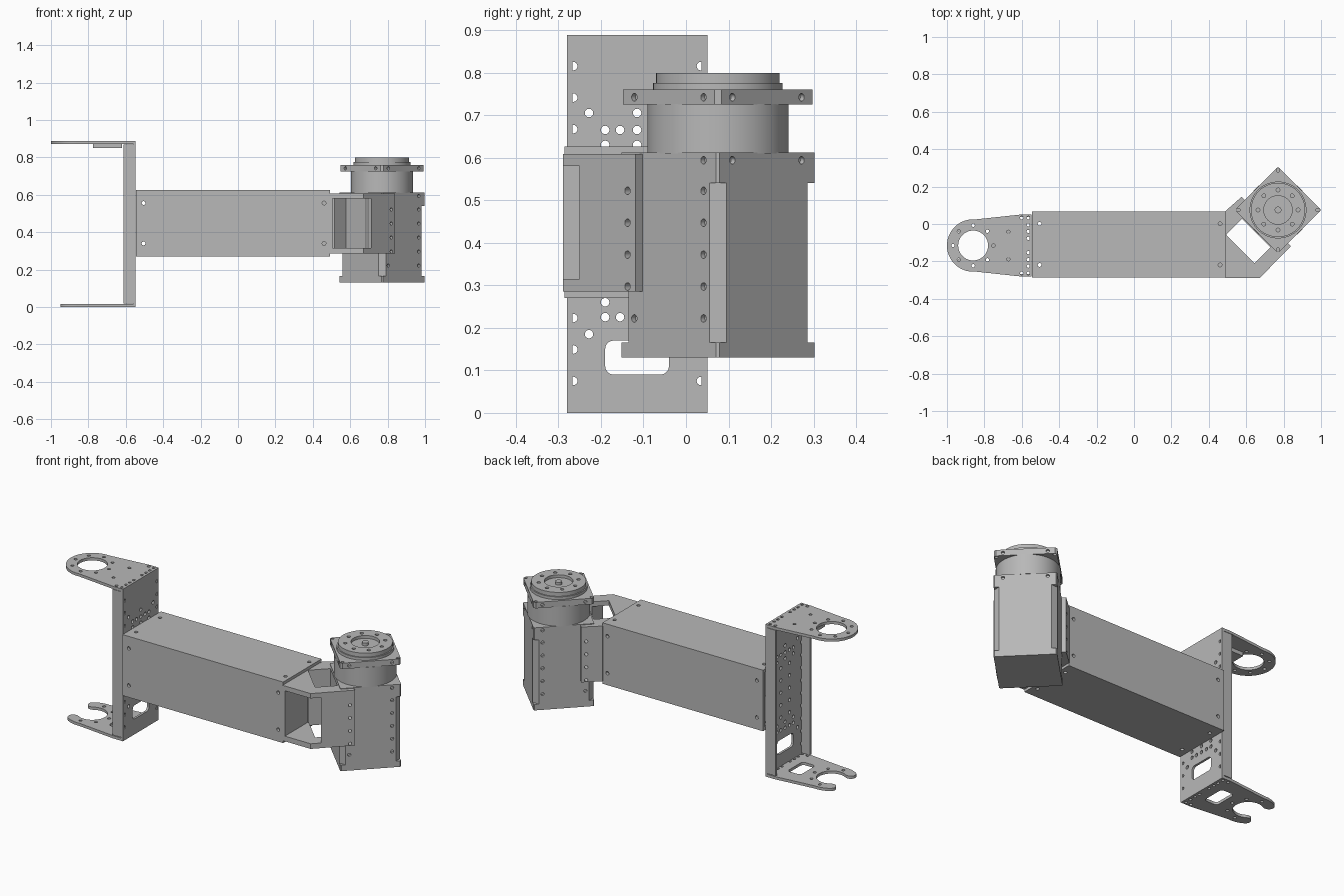
import bpy, bmesh
from math import cos, sin, radians, sqrt
from mathutils import Vector, Matrix

cube = bpy.data.objects.get("Cube")
if cube:
    bpy.data.objects.remove(cube, do_unlink=True)

metal = bpy.data.materials.new("grey metal")
metal.use_nodes = True
metal.diffuse_color = (0.48, 0.48, 0.48, 1)
metal.node_tree.nodes["Principled BSDF"].inputs["Base Color"].default_value = (0.48, 0.48, 0.48, 1)

X, Y, Z = Vector((1, 0, 0)), Vector((0, 1, 0)), Vector((0, 0, 1))
parts = []


def finish(name, bm):
    bmesh.ops.recalc_face_normals(bm, faces=bm.faces)
    mesh = bpy.data.meshes.new(name)
    bm.to_mesh(mesh)
    bm.free()
    mesh.materials.append(metal)
    ob = bpy.data.objects.new(name, mesh)
    bpy.context.collection.objects.link(ob)
    parts.append(ob)
    return ob


def prism(name, pts, lo, hi, along_x=False):
    """Extrude a flat outline along z, or along x for a (y, z) outline."""
    bm = bmesh.new()
    place = (lambda a, b: (lo, a, b)) if along_x else (lambda a, b: (a, b, lo))
    face = bm.faces.new([bm.verts.new(place(a, b)) for a, b in pts])
    new = bmesh.ops.extrude_face_region(bm, geom=[face])["geom"]
    verts = [v for v in new if isinstance(v, bmesh.types.BMVert)]
    bmesh.ops.translate(bm, verts=verts, vec=(X if along_x else Z) * (hi - lo))
    return finish(name, bm)


def box(name, x0, x1, y0, y1, z0, z1):
    return prism(name, [(x0, y0), (x1, y0), (x1, y1), (x0, y1)], z0, z1)


def cylinders(name, items, segments=16):
    """Items are (centre, axis, radius, length)."""
    bm = bmesh.new()
    for centre, axis, r, length in items:
        turn = axis.to_track_quat('Z', 'Y').to_matrix().to_4x4()
        bmesh.ops.create_cone(bm, cap_ends=True, segments=segments, radius1=r, radius2=r,
                              depth=length, matrix=Matrix.Translation(centre) @ turn)
    return finish(name, bm)


def cut(ob, cutter):
    mod = ob.modifiers.new("cut", 'BOOLEAN')
    mod.operation, mod.solver, mod.object = 'DIFFERENCE', 'EXACT', cutter
    bpy.context.view_layer.update()
    mesh = bpy.data.meshes.new_from_object(ob.evaluated_get(bpy.context.evaluated_depsgraph_get()))
    ob.modifiers.clear()
    ob.data = mesh
    parts.remove(cutter)
    bpy.data.objects.remove(cutter, do_unlink=True)


def drill(ob, items, segments=16):
    cut(ob, cylinders("drill", items, segments))


def arc(cx, cy, r, a0, a1, n=24):
    steps = [radians(a0 + (a1 - a0) * i / n) for i in range(n + 1)]
    return [(cx + r * cos(a), cy + r * sin(a)) for a in steps]


def rounded(cx, cy, w, h, r):
    pts = []
    for i, (sx, sy) in enumerate(((1, 1), (-1, 1), (-1, -1), (1, -1))):
        pts += arc(cx + sx * (w / 2 - r), cy + sy * (h / 2 - r), r, 90 * i, 90 * i + 90, 5)
    return pts


# Bracket: web with side flanges
mid, half, top = -0.115, 0.165, 0.888
back, ex = -0.547, -0.86
web = box("bracket_web", back - 0.013, back, mid - half, mid + half, 0, top)
spots = {(s * 0.15, 0.075 + 0.074 * i) for s in (1, -1) for i in range(11)}
for z in (0.185, 0.225, 0.26):
    for zz in (z, top + 0.002 - z):
        offsets = {0.185: (0.113, 0), 0.225: (0, 0.04, 0.075), 0.26: (0, 0.075)}[z]
        spots |= {(s * y, zz) for y in offsets for s in (1, -1)}
spots |= {(s * 0.04, 0.3 + 0.072 * i) for s in (1, -1) for i in range(5)}
drill(web, [(Vector((back, mid + y, z)), X, 0.01, 0.08) for y, z in sorted(spots)
            if not (y == 0 and z == 0.185)])
cut(web, prism("window", rounded(mid, 0.13, 0.15, 0.08, 0.02), -0.7, -0.5, True))
for side, y in (("front", mid - half), ("rear", mid + half - 0.013)):
    box("bracket_flange_" + side, -0.613, back, y, y + 0.013, 0.02, 0.87)

# Bracket: closed upper arm and open hooked lower arm
root = [(-0.61, mid - half), (back, mid - half), (back, mid + half), (-0.61, mid + half)]
upper = prism("upper_arm", root + arc(ex, mid, 0.14, 85, 275, 40), top - 0.016, top)
drill(upper, [(Vector((ex, mid, top)), Z, 0.08, 0.1)], 48)
mouth = 122
tip = lambda s: (ex + 0.11 * cos(radians(mouth)), mid + s * 0.11 * sin(radians(mouth)))
hook = root + arc(ex, mid, 0.14, 85, mouth, 10)
hook += arc(*tip(1), 0.03, mouth, mouth + 180, 8)[1:-1]
hook += arc(ex, mid, 0.08, mouth, -mouth, 40)
hook += arc(*tip(-1), 0.03, 180 - mouth, 360 - mouth, 8)[1:-1]
hook += arc(ex, mid, 0.14, -mouth, -85, 10)
lower = prism("lower_arm", hook, 0, 0.016)
cut(lower, prism("slot", rounded(-0.665, mid, 0.085, 0.14, 0.02), -0.1, 0.1))
for arm, z, limit in ((upper, top, 180), (lower, 0, 90)):
    flat = [p for a in range(-135, 181, 45) if abs(a) <= limit for p in arc(ex, mid, 0.108, a, a, 1)[:1]]
    for s in (1, -1):
        flat += [(-0.565, mid + s * y) for y in (0.038, 0.075, 0.11, 0.148)]
        flat += [(-0.6, mid + s * 0.148)]
        if arm == upper:
            flat += [(-0.672, mid + s * 0.073)]
    drill(arm, [(Vector((x, y, z)), Z, 0.009, 0.1) for x, y in flat])
box("upper_arm_pad", -0.775, -0.62, mid - 0.06, mid + 0.06, 0.85, top - 0.016)

# Hollow beam with bolt holes through its walls
by, bz = -0.109, 0.448
beam = box("beam", -0.545, 0.492, by - 0.177, by + 0.177, bz - 0.178, bz + 0.178)
cut(beam, box("bore", -0.6, 0.6, by - 0.16, by + 0.16, bz - 0.161, bz + 0.161))
bolts = [(Vector((x, by, bz + s * 0.108)), Y, 0.01, 0.6) for x in (-0.505, 0.46) for s in (1, -1)]
drill(beam, bolts)
bolts = [(Vector((x, by + s * 0.11, bz)), Z, 0.01, 0.6) for x in (-0.505, 0.46) for s in (1, -1)]
drill(beam, bolts)

# Angled connector between beam and motor
uv = lambda u, v: ((u + v) / 2, (u - v) / 2)
outline = [(0.49, -0.289), (0.672, -0.289), uv(0.72, 0.957), uv(0.72, 0.43), (0.49, 0.07)]
connector = prism("connector", outline, 0.285, 0.608)
cut(connector, prism("cavity", [uv(0.435, 0.55), uv(0.605, 0.55), uv(0.605, 0.855), uv(0.435, 0.855)], 0.2, 0.7))
cut(connector, box("window", 0.505, 0.71, -0.4, -0.08, 0.315, 0.58))
box("connector_plug", 0.42, 0.495, by - 0.159, by + 0.159, bz - 0.16, bz + 0.16)

# Square motor turned to stand on its corner
mx, my, hs = 0.77, 0.075, 0.163
centre = Vector((mx, my, 0))


def diamond(chamfer):
    d, pts = hs * sqrt(2), []
    for a in range(0, 360, 90):
        out = Vector((cos(radians(a)), sin(radians(a))))
        side = Vector((-out.y, out.x))
        for s in (-1, 1):
            p = out * (d - chamfer) + side * s * chamfer
            pts.append((mx + p.x, my + p.y))
    return pts


def screws(angles, heights):
    items = []
    for a in angles:
        out = Vector((cos(radians(a)), sin(radians(a)), 0))
        side = Vector((-out.y, out.x, 0))
        items += [(centre + out * 0.18 + side * s * 0.115 + Z * z, out, 0.009, 0.06)
                  for s in (1, -1) for z in heights]
    return items


rows = [0.222 + 0.075 * i for i in range(5)]
body = prism("motor_body", diamond(0.02), 0.165, 0.54)
drill(body, screws((-45, 135), rows))
drill(connector, screws((-45, 135), rows[1:]))
prism("motor_base", diamond(0.004), 0.13, 0.165)
cap = prism("motor_cap", diamond(0.004), 0.54, 0.612)
drill(cap, screws((-45, 45, 135), [0.594]))

# Output stage: neck, flange and bolted hub
cylinders("motor_neck", [(centre + Z * 0.668, Z, 0.166, 0.116)], 64)
flange = prism("motor_flange", diamond(0.008), 0.725, 0.76)
drill(flange, screws((-45, 45, 135, 225), [0.742]))
drill(flange, [(centre + Vector((cos(radians(a)), sin(radians(a)), 0)) * 0.212 + Z * 0.74, Z, 0.009, 0.1)
               for a in range(0, 360, 90)])
cylinders("hub_base", [(centre + Z * 0.767, Z, 0.152, 0.018)], 64)
hub = cylinders("hub", [(centre + Z * 0.786, Z, 0.145, 0.026)], 64)
drill(hub, [(centre + Z * 0.8, Z, 0.076, 0.036)], 48)
drill(hub, [(centre + Vector((cos(radians(a)), sin(radians(a)), 0)) * 0.107 + Z * 0.8, Z, 0.01, 0.03)
            for a in range(0, 360, 45)])
cylinders("hub_pin", [(centre + Z * 0.785, Z, 0.018, 0.026)], 24)

# Smooth the round walls, keep edges sharp
bpy.ops.object.select_all(action='DESELECT')
for ob in parts:
    ob.select_set(True)
bpy.context.view_layer.objects.active = parts[0]
bpy.ops.object.shade_smooth_by_angle(angle=radians(30))
